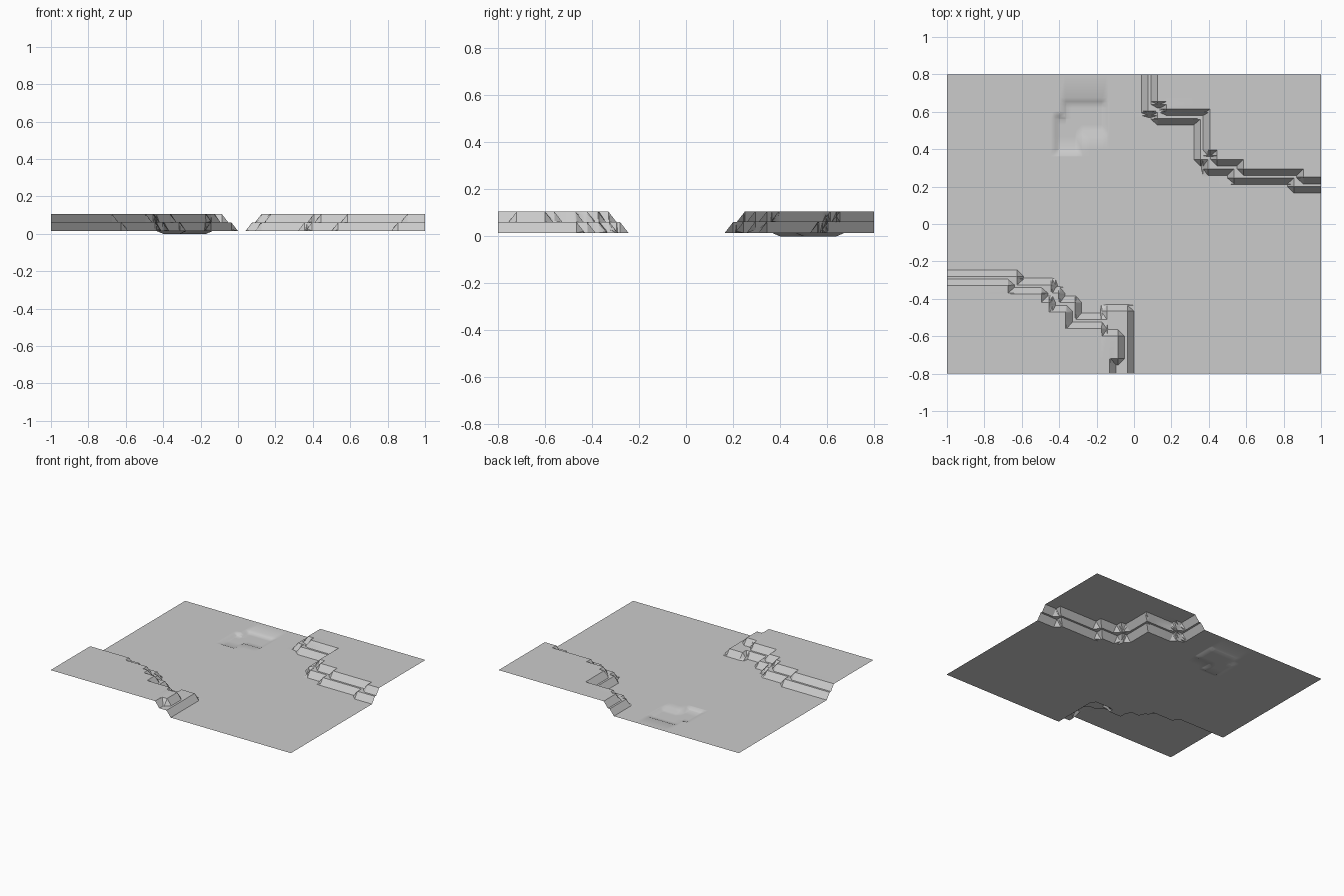
import bpy
import bmesh
import math

old = bpy.data.objects.get("Cube")
if old:
    bpy.data.objects.remove(old, do_unlink=True)

HALF_X, HALF_Y = 1.0, 0.8
FAR = 2.0          # plateaus run on past the edge of the sheet
GROUND = 0.015
RISE = 0.045       # height of each cliff tier
RUN = 0.035        # width of each cliff slope
INSET = 0.05       # the upper tier stands back by slope and ledge


def inset_back(corner, d):
    x, y = corner
    return (x + d, FAR, y + d, FAR)


def inset_front(corner, d):
    x, y = corner
    return (-FAR, x - d, -FAR, y - d)


# Foot corners of the two stepped plateaus
back_steps = [(0.04, 0.57), (0.09, 0.53), (0.32, 0.31),
              (0.36, 0.26), (0.50, 0.21), (0.82, 0.165)]
front_steps = [(-0.59, -0.245), (-0.41, -0.29), (-0.37, -0.335),
               (-0.28, -0.385), (-0.09, -0.475)]

# Flat tops of each tier as rectangles (x0, x1, y0, y1)
lower = [inset_back(c, RUN) for c in back_steps]
lower += [inset_front(c, RUN) for c in front_steps]
lower.append((-0.145, -RUN, -FAR, -0.465))        # jutting ledge

d = RUN + INSET
upper = [inset_back(c, d) for c in back_steps]
upper += [inset_front(c, d) for c in front_steps]
upper += [(-0.2, -0.086, -0.72, -0.6), (-FAR, -0.13, -FAR, -0.6)]

# Floor of the shallow hollow
hollow = [(-0.36, -0.17, 0.5, 0.64), (-0.4, -0.31, 0.4, 0.56)]

# Each layer: rectangles, height change
layers = [(lower, RISE), (upper, RISE), (hollow, -GROUND)]


def ramp(rects, x, y):
    """1 on the flat part, falling to 0 at the foot of the slope."""
    best = 0.0
    for x0, x1, y0, y1 in rects:
        dx = max(x0 - x, x - x1, 0)
        dy = max(y0 - y, y - y1, 0)
        best = max(best, 1 - math.hypot(dx, dy) / RUN)
    return best


def height(x, y):
    return GROUND + sum(h * ramp(rects, x, y) for rects, h in layers)


def grid_lines(axis, limit):
    """Grid lines along every crest and foot."""
    values = {-limit, limit}
    for rects, _ in layers:
        for r in rects:
            lo, hi = r[2 * axis], r[2 * axis + 1]
            values.update((lo - RUN, lo, hi, hi + RUN))
    kept = []
    for v in sorted(v for v in values if -limit <= v <= limit):
        if not kept or v - kept[-1] > 0.0005:
            kept.append(v)
    return kept


# Terrain sheet, split so that outer corners are chamfered
xs, ys = grid_lines(0, HALF_X), grid_lines(1, HALF_Y)
bm = bmesh.new()
grid = [[bm.verts.new((x, y, height(x, y))) for y in ys] for x in xs]
for i in range(len(xs) - 1):
    for j in range(len(ys) - 1):
        a, b = grid[i][j], grid[i + 1][j]
        c, e = grid[i + 1][j + 1], grid[i][j + 1]
        zs = [v.co.z for v in (a, b, c, e)]
        if max(zs) - min(zs) < 1e-5:
            bm.faces.new((a, b, c, e))
        elif zs[0] + zs[2] < zs[1] + zs[3]:
            bm.faces.new((a, b, c))
            bm.faces.new((a, c, e))
        else:
            bm.faces.new((a, b, e))
            bm.faces.new((b, c, e))
mesh = bpy.data.meshes.new("terrain")
bm.to_mesh(mesh)
bm.free()
terrain = bpy.data.objects.new("terrain", mesh)
bpy.context.collection.objects.link(terrain)

# Grey ground
grey = bpy.data.materials.new("ground_grey")
grey.use_nodes = True
colour = (0.6, 0.6, 0.6, 1)
grey.diffuse_color = colour
grey.node_tree.nodes["Principled BSDF"].inputs["Base Color"].default_value = colour
mesh.materials.append(grey)

bpy.ops.object.select_all(action="DESELECT")
terrain.select_set(True)
bpy.context.view_layer.objects.active = terrain
bpy.ops.object.shade_smooth_by_angle(angle=math.radians(30))
